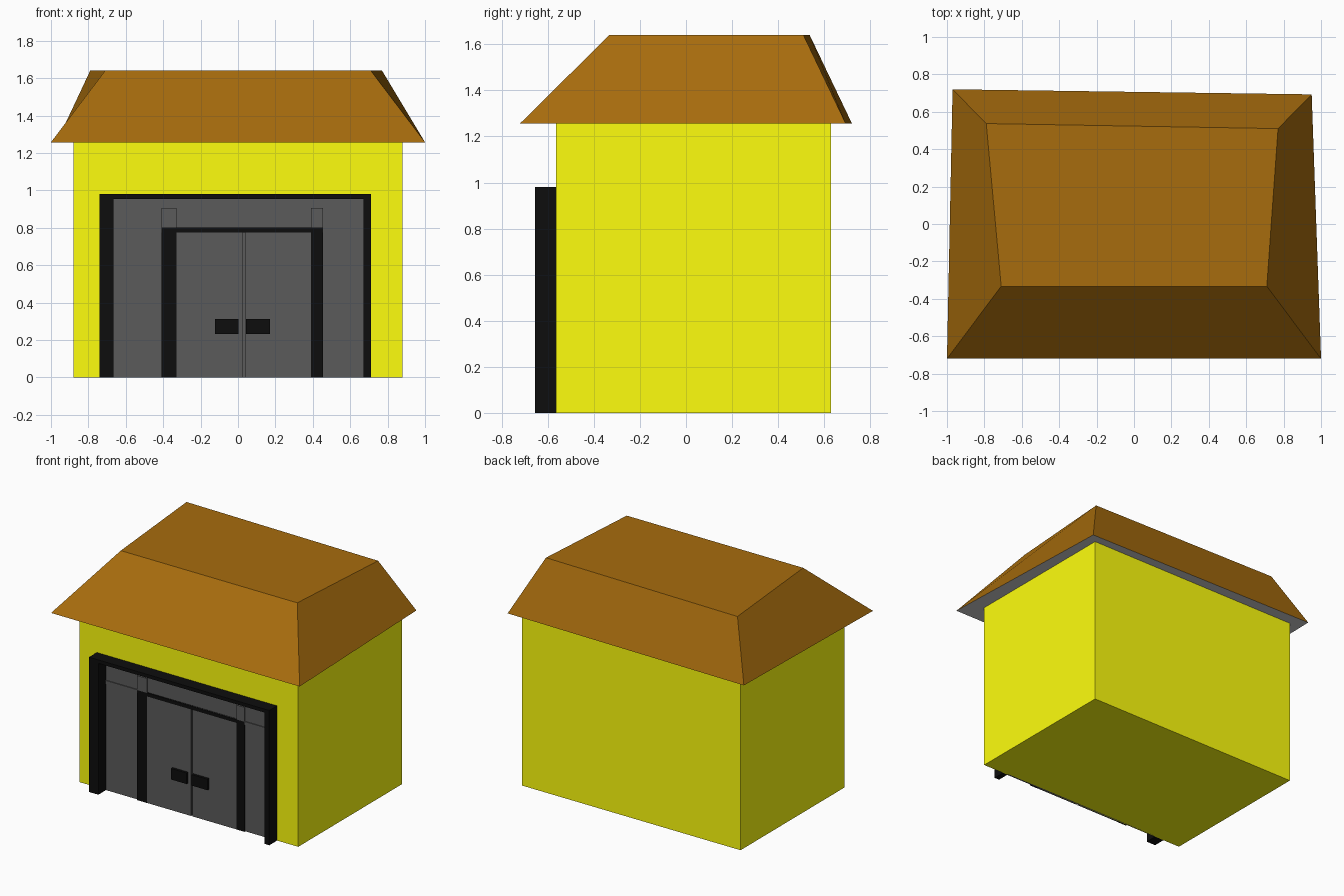
import bpy

if "Cube" in bpy.data.objects:
    bpy.data.objects.remove(bpy.data.objects["Cube"])


def material(name, r, g, b):
    m = bpy.data.materials.new(name)
    m.diffuse_color = (r, g, b, 1)
    m.use_nodes = True
    m.node_tree.nodes["Principled BSDF"].inputs["Base Color"].default_value = m.diffuse_color
    return m


YELLOW = material("yellow_wall", 1.0, 1.0, 0.004)
BROWN = material("brown_roof", 0.386, 0.150, 0.004)
BLACK = material("black_trim", 0.004, 0.004, 0.004)
GREY = material("dark_grey_door", 0.105, 0.105, 0.105)


def mesh_object(name, verts, faces, mat=None):
    me = bpy.data.meshes.new(name)
    me.from_pydata(verts, [], faces)
    ob = bpy.data.objects.new(name, me)
    bpy.context.collection.objects.link(ob)
    if mat:
        me.materials.append(mat)
    return ob


def box(name, x, y, z, mat):
    verts = [(a, b, c) for c in z for a, b in
             ((x[0], y[0]), (x[1], y[0]), (x[1], y[1]), (x[0], y[1]))]
    faces = [(3, 2, 1, 0), (4, 5, 6, 7)]
    faces += [(i, (i + 1) % 4, (i + 1) % 4 + 4, i + 4) for i in range(4)]
    return mesh_object(name, verts, faces, mat)


WALL = -0.565   # front wall plane
EAVE, TOP = 1.257, 1.64

# Walls
box("walls", (-0.88, 0.88), (WALL, 0.63), (0, EAVE), YELLOW)

# Slightly skewed hipped roof with a flat top, and its grey underside
eave = [(-1.0, -0.72, EAVE), (1.0, -0.72, EAVE), (0.95, 0.693, EAVE), (-0.97, 0.72, EAVE)]
crown = [(-0.71, -0.333, TOP), (0.71, -0.333, TOP), (0.77, 0.51, TOP), (-0.79, 0.537, TOP)]
slopes = [(i, (i + 1) % 4, (i + 1) % 4 + 4, i + 4) for i in range(4)]
mesh_object("roof", eave + crown, slopes + [(4, 5, 6, 7)], BROWN)
mesh_object("roof_underside", eave, [(3, 2, 1, 0)])

# Projecting outer door frame
frame_y = (-0.655, WALL)
box("frame_left", (-0.74, -0.665), frame_y, (0, 0.98), BLACK)
box("frame_right", (0.67, 0.71), frame_y, (0, 0.98), BLACK)
box("frame_top", (-0.665, 0.67), frame_y, (0.955, 0.98), BLACK)

# Grey entrance panel and the strip across it
box("entrance_panel", (-0.665, 0.67), (WALL - 0.002, WALL + 0.01), (0, 0.955), GREY)
box("header_strip", (-0.665, 0.67), (WALL - 0.008, WALL), (0.775, 0.80), GREY)

# Inner posts with grey caps above, and the lintel between them
for side, x in (("left", (-0.41, -0.33)), ("right", (0.39, 0.455))):
    box("post_" + side, x, (WALL - 0.012, WALL), (0, 0.80), BLACK)
    box("post_cap_" + side, x, (WALL - 0.012, WALL), (0.80, 0.905), GREY)
box("lintel", (-0.33, 0.39), (WALL - 0.012, WALL), (0.775, 0.80), BLACK)

# Double doors and their handles
for side, door_x, handle_x in (("left", (-0.33, 0.026), (-0.123, 0.002)),
                               ("right", (0.038, 0.39), (0.044, 0.172))):
    box("door_" + side, door_x, (WALL - 0.011, WALL), (0, 0.775), GREY)
    box("handle_" + side, handle_x, (WALL - 0.03, WALL), (0.233, 0.313), BLACK)
